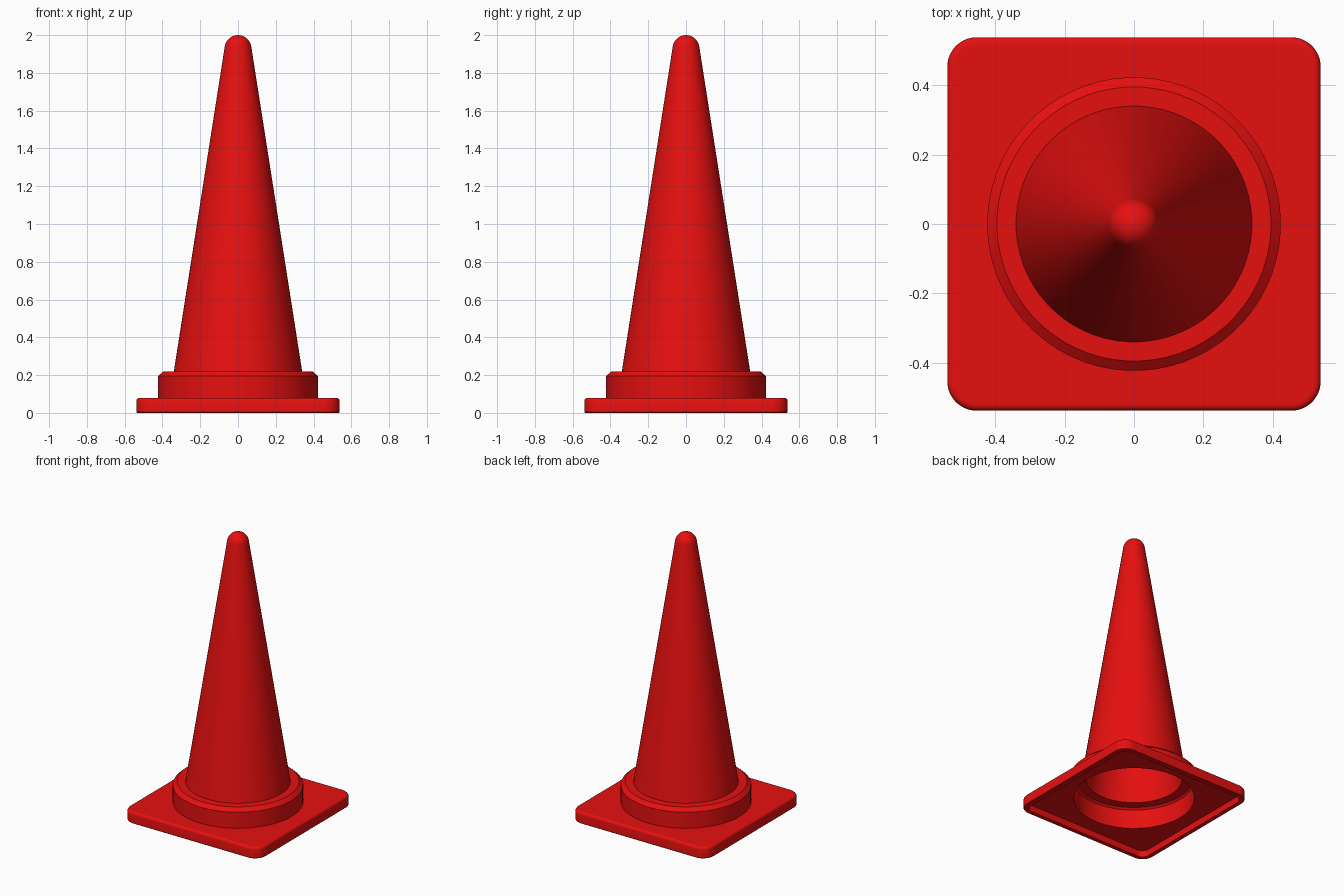
import bpy, bmesh, math

if "Cube" in bpy.data.objects:
    bpy.data.objects.remove(bpy.data.objects["Cube"])

SEG = 64
red = bpy.data.materials.new("red_rubber")
red.diffuse_color = (0.8, 0.005, 0.005, 1)
red.use_nodes = True
red.node_tree.nodes["Principled BSDF"].inputs["Base Color"].default_value = red.diffuse_color


def circle(r, z):
    return [(r * math.cos(a), r * math.sin(a), z)
            for a in (2 * math.pi * (k + 0.5) / SEG for k in range(SEG))]


def rounded_square(half, rad, z):
    n = SEG // 4
    pts = []
    for q in range(4):
        mid = math.pi / 4 + q * math.pi / 2
        c = (half - rad) * math.sqrt(2)
        for k in range(n):
            a = (q + k / (n - 1)) * math.pi / 2
            pts.append((c * math.cos(mid) + rad * math.cos(a),
                        c * math.sin(mid) + rad * math.sin(a), z))
    return pts


def loft(name, strips):
    bm = bmesh.new()
    for rings in strips:
        rows = [[bm.verts.new(p) for p in ring] for ring in rings]
        for a, b in zip(rows, rows[1:]):
            for k in range(SEG):
                j = (k + 1) % SEG
                bm.faces.new((a[k], b[k], b[j], a[j]))
    # Collapse the apex rings to single points
    bmesh.ops.remove_doubles(bm, verts=bm.verts, dist=1e-5)
    me = bpy.data.meshes.new(name)
    bm.to_mesh(me)
    bm.free()
    me.materials.append(red)
    ob = bpy.data.objects.new(name, me)
    bpy.context.collection.objects.link(ob)
    bpy.ops.object.select_all(action='DESELECT')
    ob.select_set(True)
    bpy.context.view_layer.objects.active = ob
    bpy.ops.object.shade_smooth_by_angle(angle=math.radians(32))
    return ob


def dome(rad, top):
    # Round tip tangent to the cone wall, listed from the apex down
    start = math.radians(8.7)
    steps = 8
    out = []
    for i in range(steps + 1):
        a = math.pi / 2 + (start - math.pi / 2) * i / steps
        r = 0 if i == 0 else rad * math.cos(a)
        out.append(circle(r, top - rad + rad * math.sin(a)))
    return out


# Cone with collar: outer skin and hollow inside
outer = dome(0.071, 2.0) + [circle(r, z) for r, z in
                            [(0.34, 0.22), (0.395, 0.22), (0.423, 0.195), (0.423, 0.08)]]
inner = [circle(r, z) for r, z in
         [(0.395, 0.046), (0.395, 0.183), (0.38, 0.195), (0.317, 0.195)]]
inner += dome(0.046, 1.975)[::-1]
loft("cone_body", [outer, inner])

# Square base: flat top, rounded upper edge, rim and recessed underside
H, R, B = 0.538, 0.085, 0.018
base = [circle(0.423, 0.08), rounded_square(H - B - 0.004, R - B - 0.004, 0.08)]
for i in range(5):
    a = math.pi / 2 * i / 4
    inset = B * (1 - math.sin(a))
    base.append(rounded_square(H - inset, R - inset, 0.08 - B * (1 - math.cos(a))))
base += [rounded_square(H, R, 0.004),
         rounded_square(H - 0.004, R - 0.004, 0),
         rounded_square(H - 0.034, R - 0.034, 0),
         rounded_square(H - 0.034, R - 0.034, 0.046),
         circle(0.395, 0.046)]
loft("square_base", [base])
